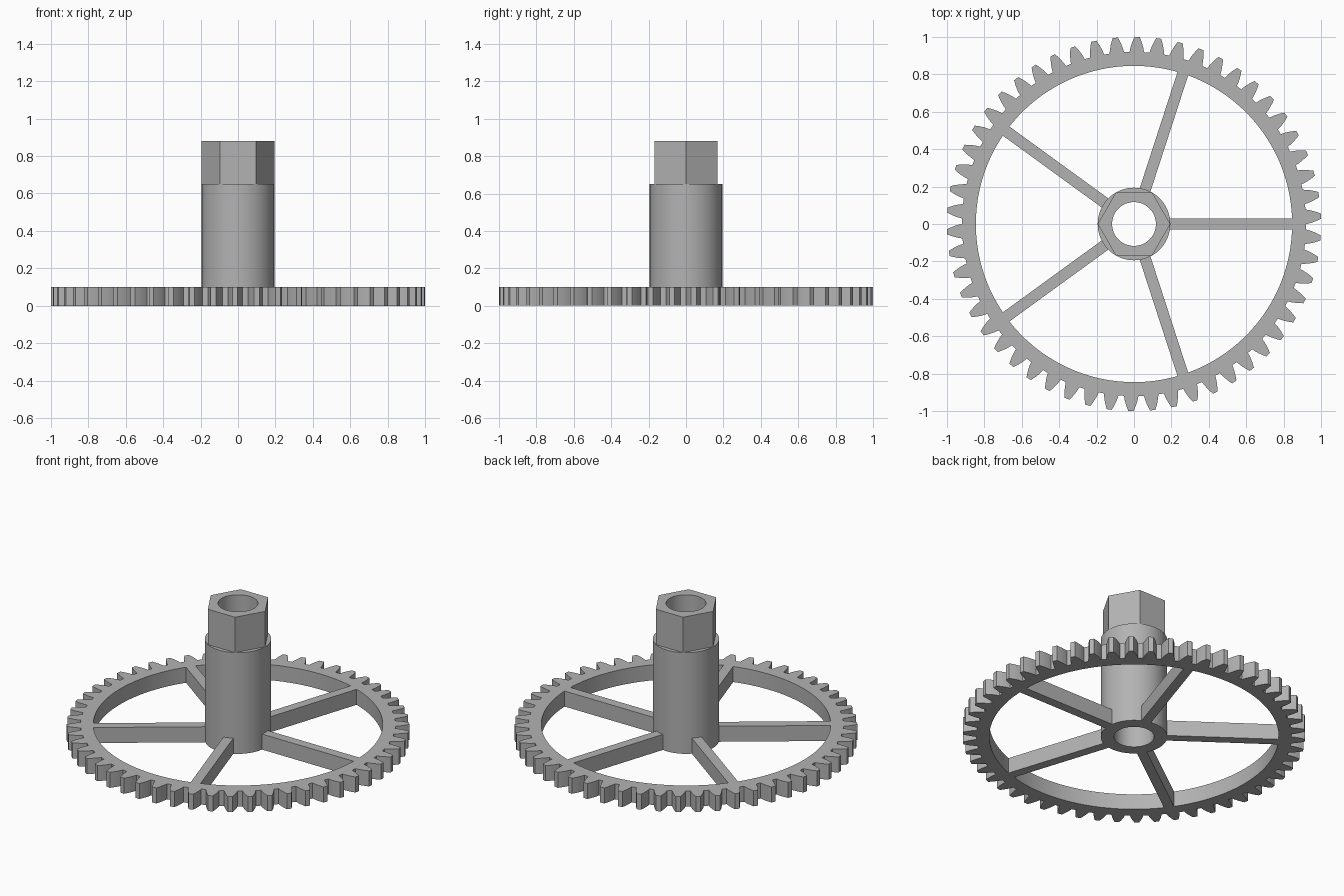
import bpy
import bmesh
from math import acos, cos, pi, radians, sin, sqrt, tan
from mathutils import Matrix

cube = bpy.data.objects.get("Cube")
if cube:
    bpy.data.objects.remove(cube)

TEETH, TIP, RIM_INNER, THICK = 54, 1.0, 0.845, 0.1
MODULE = 2 * TIP / (TEETH + 2)
PITCH = TIP - MODULE
ROOT = PITCH - 1.25 * MODULE
BASE = PITCH * cos(radians(20))
HUB, BORE, HUB_TOP, HEX_TOP = 0.194, 0.117, 0.652, 0.88

grey = bpy.data.materials.new("plain grey")
grey.use_nodes = True
colour = (0.45, 0.45, 0.45, 1)
grey.diffuse_color = colour
grey.node_tree.nodes["Principled BSDF"].inputs["Base Color"].default_value = colour


def finish(name, bm):
    bmesh.ops.recalc_face_normals(bm, faces=bm.faces)
    mesh = bpy.data.meshes.new(name)
    bm.to_mesh(mesh)
    bm.free()
    mesh.materials.append(grey)
    obj = bpy.data.objects.new(name, mesh)
    bpy.context.collection.objects.link(obj)
    bpy.ops.object.select_all(action="DESELECT")
    obj.select_set(True)
    bpy.context.view_layer.objects.active = obj
    bpy.ops.object.shade_smooth_by_angle(angle=radians(20))
    return obj


def pierced_prism(name, outline, inner, z0, z1):
    """Extruded polar outline [(angle, radius)] with a round hole."""
    bm = bmesh.new()
    rings = []
    for a, r in outline:
        corners = ((r, z0), (r, z1), (inner, z1), (inner, z0))
        rings.append([bm.verts.new((q * cos(a), q * sin(a), z)) for q, z in corners])
    for i, ring in enumerate(rings):
        after = rings[(i + 1) % len(rings)]
        for k in range(4):
            n = (k + 1) % 4
            bm.faces.new((ring[k], after[k], after[n], ring[n]))
    return finish(name, bm)


def half_angle(r):
    """Half the angular width of an involute tooth at radius r."""
    def inv(t):
        return tan(t) - t
    return pi / (2 * TEETH) + inv(radians(20)) - inv(acos(BASE / r))


# Toothed rim
flank = [ROOT + (TIP - ROOT) * i / 4 for i in range(5)]
rim = []
for t in range(TEETH):
    mid = radians(2.4) + 2 * pi * t / TEETH
    rim += [(mid - half_angle(r), r) for r in flank]
    rim += [(mid + half_angle(r), r) for r in reversed(flank)]
pierced_prism("toothed_rim", rim, RIM_INNER, 0, THICK)

# Round hub and hexagonal drive head, sharing one bore
angles = [2 * pi * i / 72 for i in range(72)]
pierced_prism("hub", [(a, HUB) for a in angles], BORE, 0, HUB_TOP)
flat = HUB * sqrt(3) / 2
hexagon = [(a, flat / cos(a % (pi / 3) - pi / 6)) for a in angles]
pierced_prism("hex_head", hexagon, BORE, HUB_TOP, HEX_TOP)

# Five spokes from the hub to the rim
start, end = HUB - 0.01, RIM_INNER + 0.003
for i in range(5):
    bm = bmesh.new()
    bmesh.ops.create_cube(bm, size=1)
    bmesh.ops.scale(bm, vec=(end - start, 0.06, THICK), verts=bm.verts)
    bmesh.ops.translate(bm, vec=((start + end) / 2, 0, THICK / 2), verts=bm.verts)
    bmesh.ops.rotate(bm, matrix=Matrix.Rotation(2 * pi * i / 5, 3, "Z"), verts=bm.verts)
    finish(f"spoke_{i + 1}", bm)
